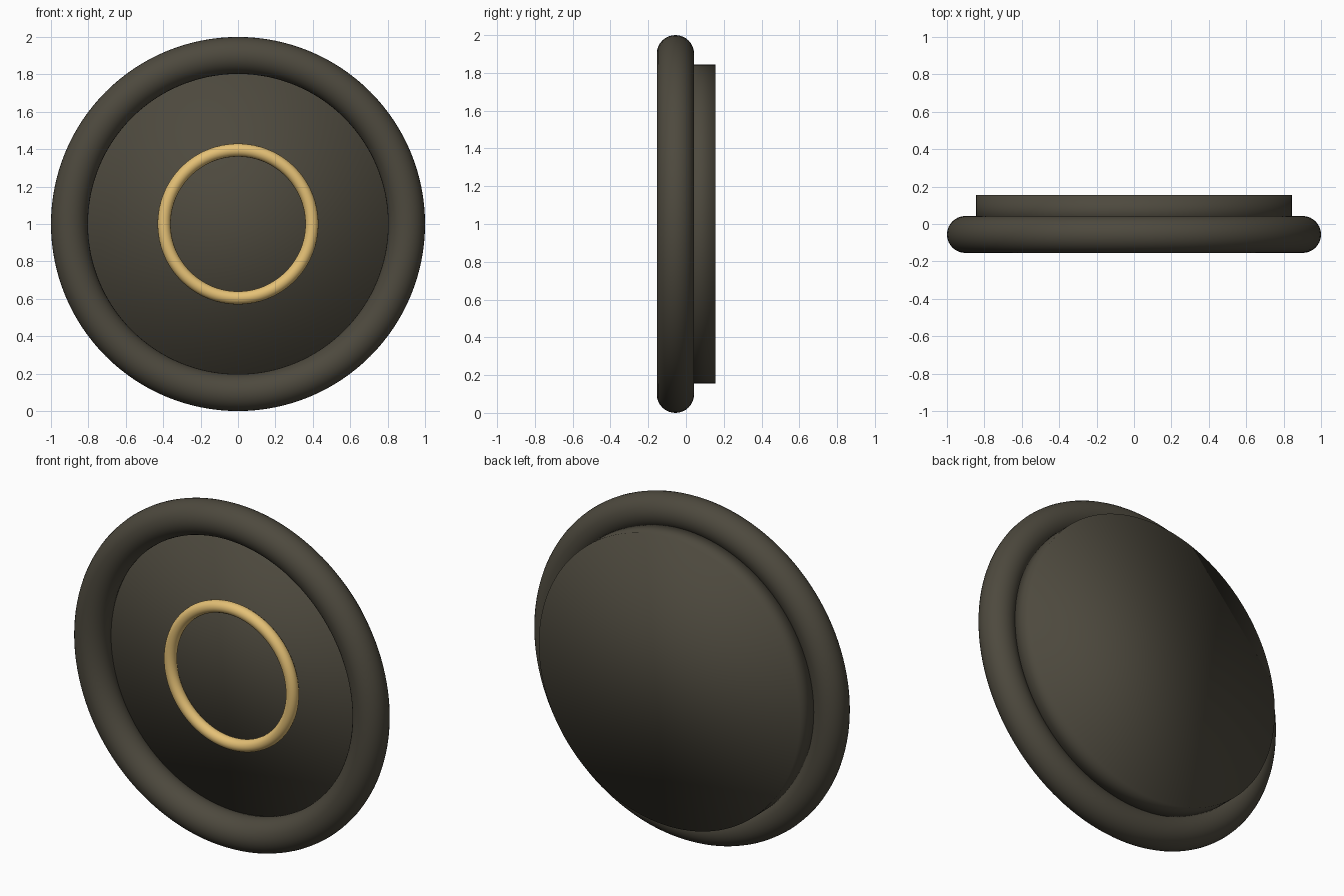
import bpy
import math

if "Cube" in bpy.data.objects:
    bpy.data.objects.remove(bpy.data.objects["Cube"])

RIM_Y = -0.056    # centre plane of the outer rim
GOLD_Y = -0.06    # centre plane of the thin ring
FACE_Y = -0.014   # recessed front face of the disc
BACK_Y = 0.155
CENTRE_Z = 1.0
UPRIGHT = (math.radians(90), 0, 0)


def material(name, colour):
    mat = bpy.data.materials.new(name)
    mat.diffuse_color = (*colour, 1)
    mat.use_nodes = True
    mat.node_tree.nodes["Principled BSDF"].inputs["Base Color"].default_value = mat.diffuse_color
    return mat


def finish(name, mat):
    obj = bpy.context.object
    obj.name = name
    obj.data.materials.append(mat)
    bpy.ops.object.shade_smooth()
    return obj


def ring(name, major, minor, y, mat, sides):
    bpy.ops.mesh.primitive_torus_add(
        major_radius=major, minor_radius=minor,
        major_segments=128, minor_segments=sides,
        location=(0, y, CENTRE_Z), rotation=UPRIGHT)
    return finish(name, mat)


dark = material("dark olive brown", (0.075, 0.067, 0.048))
gold = material("warm gold", (0.78, 0.53, 0.18))

# Flat round body, softly shaded over its rim
bpy.ops.mesh.primitive_cylinder_add(
    vertices=128, radius=0.845, depth=BACK_Y - FACE_Y,
    location=(0, (FACE_Y + BACK_Y) / 2, CENTRE_Z), rotation=UPRIGHT)
finish("disc_body", dark)

# Thick outer rim and the thin ring on the face
ring("outer_rim", 0.9012, 0.0988, RIM_Y, dark, 32)
ring("gold_ring", 0.395, 0.035, GOLD_Y, gold, 16)
